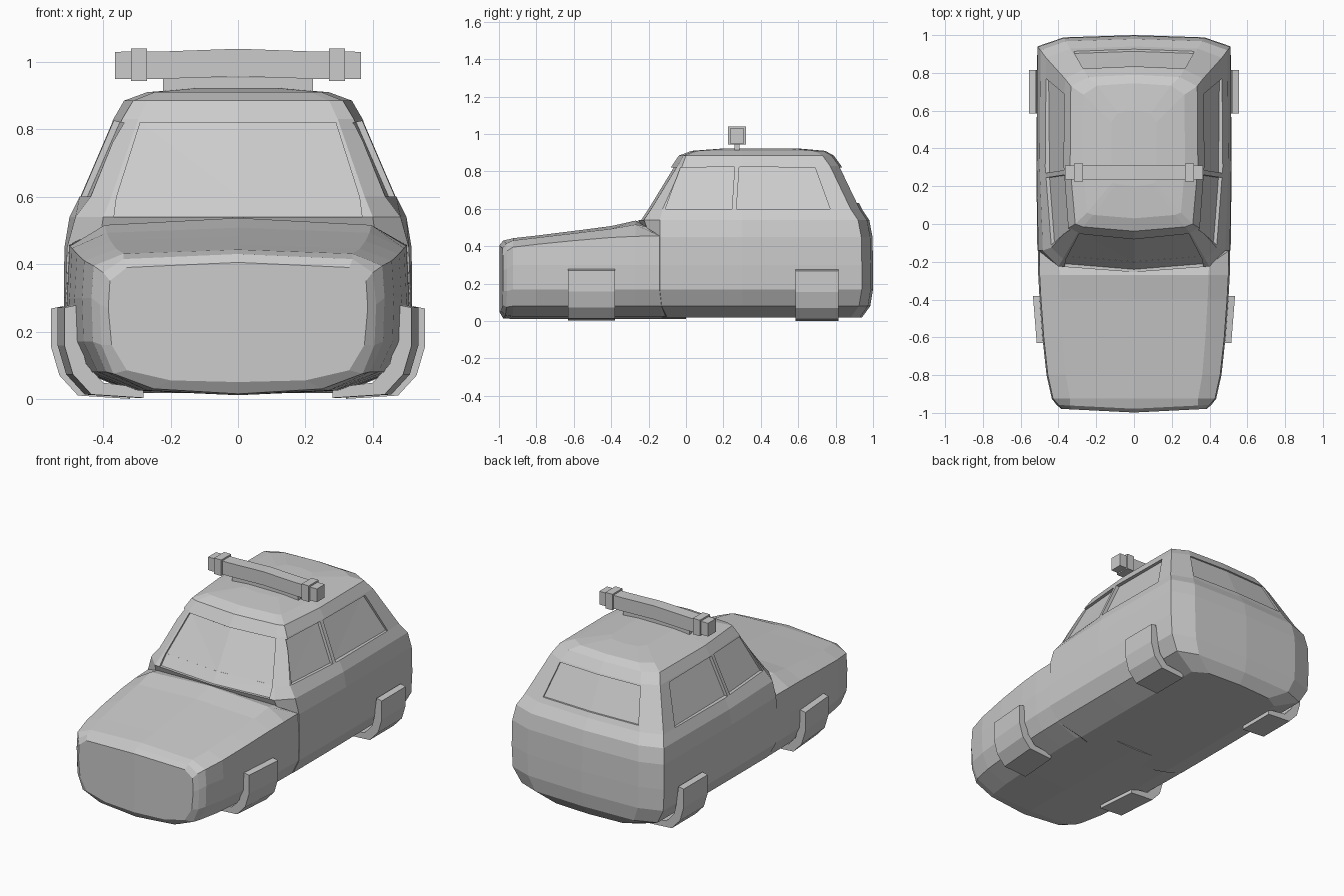
import bpy, bmesh
from mathutils import Vector

if "Cube" in bpy.data.objects:
    bpy.data.objects.remove(bpy.data.objects["Cube"])


def make_object(name, bm):
    bmesh.ops.recalc_face_normals(bm, faces=bm.faces)
    mesh = bpy.data.meshes.new(name)
    bm.to_mesh(mesh)
    bm.free()
    ob = bpy.data.objects.new(name, mesh)
    bpy.context.collection.objects.link(ob)
    return ob


def loft(name, rings, split=0):
    """Skin closed rings; split cuts the end caps along the centre line."""
    bm = bmesh.new()
    rows = [[bm.verts.new(p) for p in r] for r in rings]
    for a, b in zip(rows, rows[1:]):
        for i in range(len(a)):
            j = (i + 1) % len(a)
            bm.faces.new((a[i], a[j], b[j], b[i]))
    for r in (rows[0], rows[-1]):
        if split:
            bm.faces.new(r[:split + 1])
            bm.faces.new(r[split:] + r[:1])
        else:
            bm.faces.new(r)
    return make_object(name, bm)


def mirrored(half):
    return half + [(-x, y, z) for x, y, z in half[-2:0:-1]]


def box(name, lo, hi):
    (x0, y0, z0), (x1, y1, z1) = lo, hi
    return loft(name, [[(x, y0, z0), (x, y1, z0), (x, y1, z1), (x, y0, z1)]
                       for x in (x0, x1)])


def boolean(target, other, operation):
    mod = target.modifiers.new("bool", 'BOOLEAN')
    mod.operation, mod.solver, mod.object = operation, 'EXACT', other
    bpy.context.view_layer.objects.active = target
    bpy.ops.object.modifier_apply(modifier=mod.name)
    bpy.data.objects.remove(other)


# Cabin shell: plan rings going up
# z, half width, front width factor, front y, front corner y, rear y
levels = [
    (.018, .31, 1, -.15, -.10, .94), (.08, .46, 1, -.20, -.13, .985),
    (.17, .51, .995, -.21, -.14, 1.0), (.30, .517, .99, -.21, -.14, 1.0),
    (.45, .515, .985, -.22, -.14, .997), (.54, .50, .965, -.255, -.14, .98),
    (.60, .47, .93, -.215, -.125, .94), (.83, .37, .93, -.075, -.02, .83),
    (.885, .338, .92, -.038, .0, .79), (.91, .27, .92, .03, .06, .745),
    (.923, .12, .95, .2, .22, .6)]
rings = []
for z, w, f, yf, yc, yr in levels:
    rings.append(mirrored([
        (0, yf, z), (w * .8, yf + min(.03, (yc - yf) * .6), z), (w * f, yc, z), (w, .3, z),
        (w * .99, yr - .06, z), (w * .72, yr - .012, z), (0, yr, z)]))
body = loft("car_body", rings, 6)

# Window recesses
panes = [
    ([(.42, -.11, .6), (.33, -.03, .82), (.349, .26, .825), (.447, .245, .6)], (.2, 0, 0)),
    ([(.447, .27, .6), (.349, .285, .825), (.353, .69, .82), (.452, .77, .6)], (.2, 0, 0)),
    ([(-.001, -.2, .6), (-.001, -.066, .82), (.29, -.037, .82), (.36, -.17, .6)], (0, -.2, 0)),
    ([(-.001, -.24, .54), (.368, -.21, .54), (.36, -.169, .602), (-.001, -.199, .602)], (0, -.2, 0)),
    ([(-.001, .914, .63), (-.001, .823, .82), (.27, .813, .82), (.32, .903, .63)], (0, .2, 0))]
for floor, out in panes:
    for s in (1, -1):
        bm = bmesh.new()
        for p in floor:
            for k in (0, 1):
                v = Vector(p) + k * Vector(out)
                bm.verts.new((s * v.x, v.y, v.z))
        bmesh.ops.convex_hull(bm, input=bm.verts)
        boolean(body, make_object("window_cutter", bm), 'DIFFERENCE')

# Hood: cross sections going back; the nose is slightly bowed
nose = [(0, .05), (.2, .055), (.33, .085), (.375, .16), (.385, .27), (.38, .35), (.33, .39), (0, .405)]
lip = [(0, .015), (.25, .03), (.37, .075), (.405, .16), (.41, .28), (.4, .375), (.34, .415), (0, .43)]
sections = [mirrored([(x, y - .02 * (1 - x / .4), z) for x, z in pts])
            for y, pts in ((-.978, nose), (-.958, lip))]
for y, w, zs, zt in ((-.925, .435, .395, .443), (-.8, .463, .41, .457), (-.6, .485, .43, .482),
                     (-.4, .50, .447, .508), (-.27, .507, .453, .537), (-.135, .509, .456, .50),
                     (0, .46, .42, .43)):
    sections.append(mirrored([
        (0, y, .011), (w * .62, y, .025), (w * .9, y, .08), (w * .99, y, .17), (w, y, .3),
        (w * .985, y, zs), (w * .78, y, zs + (zt - zs) * .75), (0, y, zt)]))
boolean(body, loft("hood", sections, 7), 'UNION')

# Wheel covers: bent bands wrapping under the sills
band = [(.48, .275), (.52, .275), (.555, .268), (.555, .155), (.53, .07), (.475, .01), (.32, .0),
        (.32, .03), (.44, .045), (.49, .1), (.505, .16), (.505, .26)]
for s, side in ((1, "left"), (-1, "right")):
    for end, y0, y1, d0, d1 in (("front", -.63, -.38, -.04, -.02), ("rear", .585, .815, 0, 0)):
        loft(f"{end}_{side}_wheel_cover",
             [[(s * (x + d), y, max(z, .0) + (.003 if end == "front" else 0)) for x, z in band[1:-1]]
              for y, d in ((y0, d0), (y1, d1))])

# Roof light bar: bowed beam, clamps and mount
loft("light_bar", [[(x, .235, b), (x, .31, b), (x, .31, t), (x, .235, t)]
                   for x, b, t in ((-.365, .95, 1.03), (-.22, .95, 1.031), (0, .957, 1.039),
                                   (.22, .95, 1.031), (.365, .95, 1.03))])
for s in (1, -1):
    box("bar_clamp", (s * .27, .225, .943), (s * .317, .32, 1.04))
box("bar_mount", (-.222, .26, .89), (.222, .285, .954))
